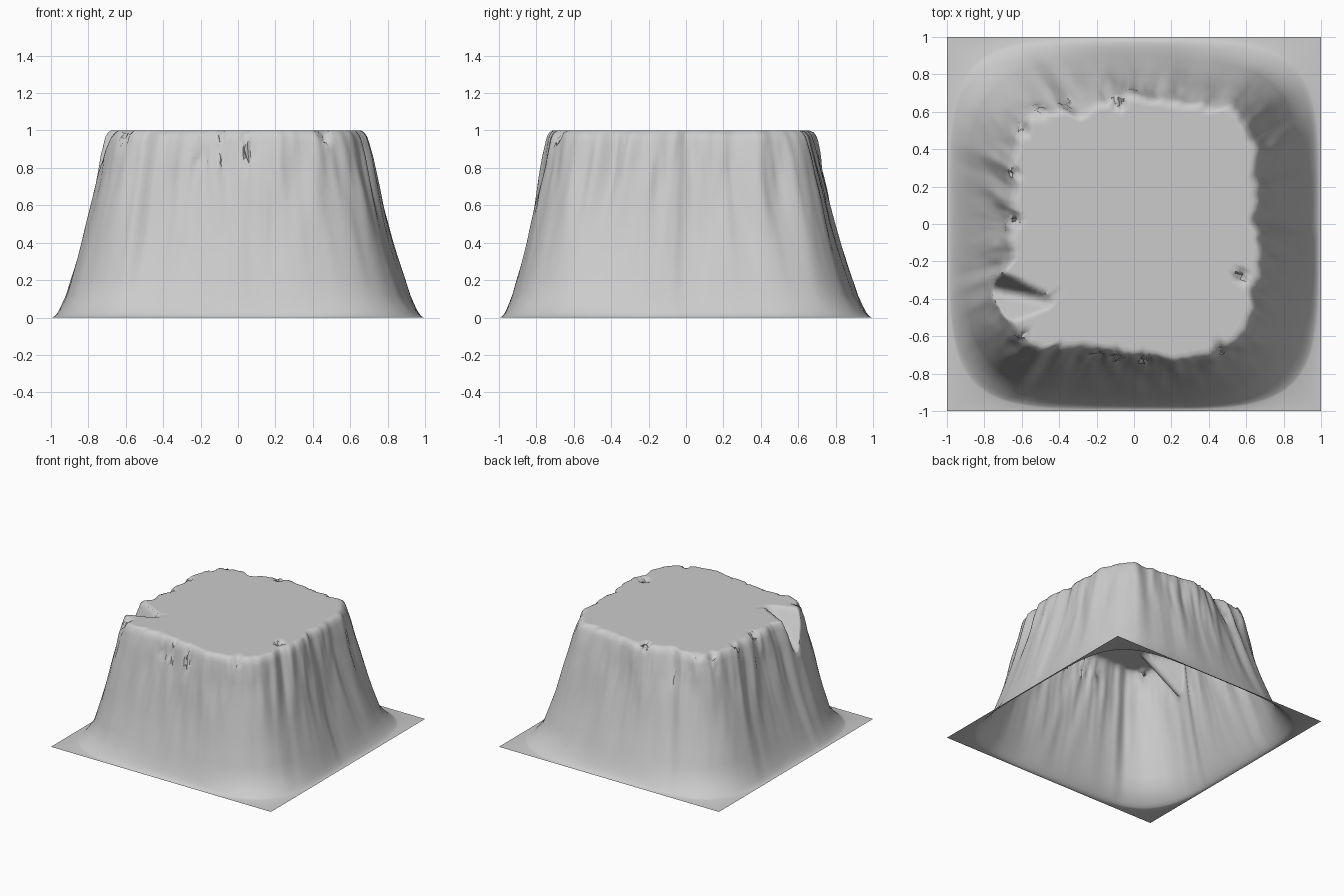
import bpy, bmesh, math, random
from mathutils import Vector, noise

if "Cube" in bpy.data.objects:
    bpy.data.objects.remove(bpy.data.objects["Cube"])

random.seed(4)
N = 320  # columns around the cliff

# Irregular plateau rim, counter-clockwise as seen from above
RIM = [(0.62, 0), (0.62, 0.2), (0.62, 0.4), (0.585, 0.53), (0.50, 0.60), (0.36, 0.60),
       (0.22, 0.615), (0.14, 0.65), (0, 0.65), (-0.15, 0.63), (-0.29, 0.57), (-0.40, 0.60),
       (-0.51, 0.58), (-0.59, 0.46), (-0.655, 0.31), (-0.615, 0.2), (-0.61, 0), (-0.63, -0.18),
       (-0.69, -0.27), (-0.70, -0.38), (-0.66, -0.50), (-0.58, -0.62), (-0.49, -0.67),
       (-0.38, -0.63), (-0.22, -0.64), (-0.1, -0.67), (0.05, -0.69), (0.3, -0.70),
       (0.42, -0.67), (0.54, -0.60), (0.62, -0.48), (0.62, -0.35), (0.66, -0.2), (0.66, -0.06)]
POLAR = sorted((math.atan2(y, x) % math.tau, math.hypot(x, y)) for x, y in RIM)
POLAR.append((POLAR[0][0] + math.tau, POLAR[0][1]))

# Cliff profile: height, fraction of the way from foot to rim
PROFILE = [(0.002, 0), (0.008, 0.03), (0.025, 0.075), (0.06, 0.13), (0.12, 0.21), (0.2, 0.29),
           (0.3, 0.39), (0.4, 0.48), (0.5, 0.56), (0.6, 0.635), (0.68, 0.69), (0.75, 0.74),
           (0.81, 0.78), (0.86, 0.81), (0.90, 0.84), (0.94, 0.87), (0.97, 0.90),
           (0.99, 0.945), (1.0, 1.0)]

# Places where the rim is chipped
CHIPS = [(-0.65, 0.27), (-0.60, 0.51), (-0.50, 0.60), (-0.36, 0.65), (-0.08, 0.65), (0.57, -0.28),
         (0.46, -0.67), (-0.60, -0.60), (-0.20, -0.70), (-0.10, -0.71), (0.05, -0.73), (-0.64, 0.02)]


def rim_radius(a):
    for (a0, r0), (a1, r1) in zip(POLAR, POLAR[1:]):
        if a0 <= a <= a1:
            t = (a - a0) / (a1 - a0)
            t = t * t * (3 - 2 * t)
            return r0 + (r1 - r0) * t
    return POLAR[0][1]


def foot_radius(a, z):
    """Rounded square that gets rounder just above the ground."""
    e = 4.7 - 1.1 * min(1, z / 0.1)
    c, s = abs(math.cos(a)), abs(math.sin(a))
    return 0.99 / (c ** e + s ** e) ** (1 / e)


def flutes(a, z):
    """Vertical erosion grooves, strongest high on the cliff."""
    c, s = math.cos(a), math.sin(a)
    n = noise.noise(Vector((c * 4, s * 4, z * 1.2))) - 0.15
    n += 0.7 * noise.noise(Vector((c * 9, s * 9, z * 2.5 + 5)))
    n += 0.3 * noise.noise(Vector((c * 20, s * 20, z * 5 + 9)))
    return 0.026 * n * min(1, z * 1.4) ** 1.5


def gully(p):
    """Ravine cut into the front left of the plateau."""
    d = -0.43 - p.x
    if d < 0:
        return 1.0
    off = p.y - (-0.42 + 0.2 * d)
    wall = 2.6 * max(0, off - 0.02) + 1.5 * max(0, -off - 0.02)
    return 1.0 - 0.85 * d + wall


bm = bmesh.new()
rings = []

# Square ground edge
ring = []
for i in range(N):
    a = i * math.tau / N
    r = 1 / max(abs(math.cos(a)), abs(math.sin(a)))
    ring.append(bm.verts.new((r * math.cos(a), r * math.sin(a), 0)))
rings.append(ring)

# Cliff wall
for z, f in PROFILE:
    ring = []
    for i in range(N):
        a = i * math.tau / N
        foot = foot_radius(a, z)
        r = foot + (rim_radius(a) - foot) * f + flutes(a, z) * (0.6 if z == 1 else 1)
        ring.append(bm.verts.new((r * math.cos(a), r * math.sin(a), z)))
    rings.append(ring)

# Flat plateau, with close rings near the rim so the ravine has detail
rim = rings[-1]
for k in (0.97, 0.94, 0.91, 0.88, 0.85, 0.82, 0.79, 0.76, 0.73, 0.7, 0.6, 0.4, 0.15):
    rings.append([bm.verts.new((v.co.x * k, v.co.y * k, 1)) for v in rim])
for lo, hi in zip(rings, rings[1:]):
    for i in range(N):
        j = (i + 1) % N
        bm.faces.new((lo[i], lo[j], hi[j], hi[i]))
bm.faces.new(rings[-1])

# Carve the ravine and break up the chipped edges
for v in bm.verts:
    p = v.co
    if p.x < -0.43 and -0.6 < p.y < -0.1 and p.z > 0.6:
        p.z = min(p.z, max(0.6, gully(p)))
    if p.z > 0.8:
        for cx, cy in CHIPS:
            w = 1 - math.hypot(p.x - cx, p.y - cy) / 0.05
            if w > 0:
                p.z -= 0.07 * w * random.random()
                p.x += 0.012 * w * random.uniform(-1, 1)
                p.y += 0.012 * w * random.uniform(-1, 1)

bm.normal_update()
mesh = bpy.data.meshes.new("mesa")
bm.to_mesh(mesh)
bm.free()
mesa = bpy.data.objects.new("mesa", mesh)
bpy.context.collection.objects.link(mesa)
bpy.context.view_layer.objects.active = mesa
mesa.select_set(True)
bpy.ops.object.shade_smooth_by_angle(angle=math.radians(55))
